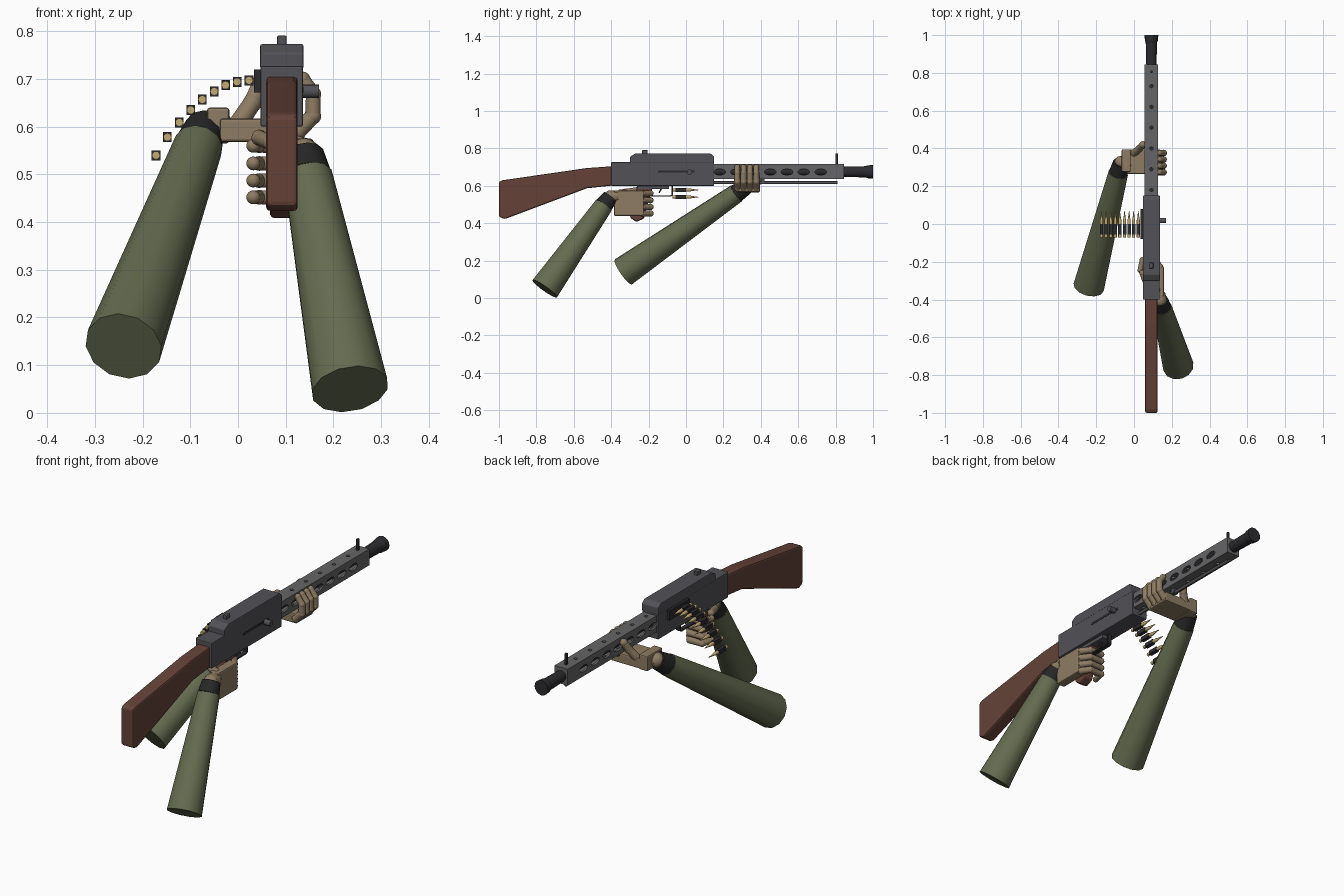
import bpy, bmesh, math
from mathutils import Vector, Matrix

if "Cube" in bpy.data.objects:
    bpy.data.objects.remove(bpy.data.objects["Cube"])

def material(name, col):
    m = bpy.data.materials.new(name)
    m.diffuse_color = (*col, 1)
    m.use_nodes = True
    m.node_tree.nodes["Principled BSDF"].inputs["Base Color"].default_value = m.diffuse_color
    return m

STEEL = material("gunmetal", (0.085, 0.085, 0.095))
SHROUD = material("shroud_grey", (0.13, 0.13, 0.135))
DARK = material("dark_metal", (0.025, 0.025, 0.03))
WOOD = material("wood", (0.13, 0.055, 0.04))
CLOTH = material("green_cloth", (0.13, 0.15, 0.08))
CUFF = material("black_cuff", (0.02, 0.02, 0.02))
SKIN = material("skin", (0.27, 0.2, 0.125))
BRASS = material("brass", (0.55, 0.4, 0.17))
GX = 0.092  # gun centre line

def finish(bm, name, mat, bevel=0, smooth=True):
    bmesh.ops.recalc_face_normals(bm, faces=bm.faces)
    me = bpy.data.meshes.new(name)
    bm.to_mesh(me)
    bm.free()
    ob = bpy.data.objects.new(name, me)
    bpy.context.collection.objects.link(ob)
    if mat:
        me.materials.append(mat)
    if bevel:
        b = ob.modifiers.new("bevel", 'BEVEL')
        b.width, b.segments, b.limit_method = bevel, 2, 'ANGLE'
    if smooth:
        bpy.ops.object.select_all(action='DESELECT')
        ob.select_set(True)
        bpy.context.view_layer.objects.active = ob
        bpy.ops.object.shade_smooth_by_angle(angle=math.radians(35))
    return ob

def add_box(bm, lo, hi):
    lo, hi = Vector(lo), Vector(hi)
    m = Matrix.Translation((lo + hi) / 2) @ Matrix.Diagonal((*(hi - lo), 1))
    bmesh.ops.create_cube(bm, size=1, matrix=m)

def add_rod(bm, a, b, r1, r2=None, seg=12):
    a, b = Vector(a), Vector(b)
    m = Matrix.Translation((a + b) / 2) @ (b - a).to_track_quat('Z', 'Y').to_matrix().to_4x4()
    bmesh.ops.create_cone(bm, cap_ends=True, segments=seg, radius1=r1,
                          radius2=r1 if r2 is None else r2, depth=(b - a).length, matrix=m)

def add_ball(bm, p, r):
    bmesh.ops.create_uvsphere(bm, u_segments=12, v_segments=8, radius=r,
                              matrix=Matrix.Translation(Vector(p)))

def box(name, lo, hi, mat, bevel=0):
    bm = bmesh.new()
    add_box(bm, lo, hi)
    return finish(bm, name, mat, bevel, False)

def rod(name, a, b, r1, mat, r2=None, seg=16):
    bm = bmesh.new()
    add_rod(bm, a, b, r1, r2, seg)
    return finish(bm, name, mat)

def side_profile(name, pts, width, mat, bevel=0):
    # (y, z) outline extruded across the gun
    bm = bmesh.new()
    f = bm.faces.new([bm.verts.new((GX - width / 2, y, z)) for y, z in pts])
    ext = bmesh.ops.extrude_face_region(bm, geom=[f])
    bmesh.ops.translate(bm, vec=(width, 0, 0),
                        verts=[v for v in ext["geom"] if isinstance(v, bmesh.types.BMVert)])
    return finish(bm, name, mat, bevel, False)

def finger(name, pts, r):
    # jointed segments with knuckle balls
    bm = bmesh.new()
    for i, (a, b) in enumerate(zip(pts, pts[1:])):
        add_rod(bm, a, b, r * (1 - 0.06 * i), r * (0.94 - 0.06 * i))
    for i, p in enumerate(pts):
        add_ball(bm, p, r * (1.06 - 0.06 * i))
    return finish(bm, name, SKIN)

def lathe(name, pts, mat, seg=16):
    # (y, radius) outline turned around the barrel axis
    bm = bmesh.new()
    for (y0, r0), (y1, r1) in zip(pts, pts[1:]):
        add_rod(bm, (GX, y0, 0.675), (GX, y1, 0.675), r0, r1, seg)
    return finish(bm, name, mat)

# Stock, pistol grip
side_profile("stock", [(-1, 0.435), (-0.97, 0.422), (-0.53, 0.587), (-0.39, 0.602), (-0.39, 0.705),
                       (-0.53, 0.695), (-0.98, 0.63), (-1, 0.622)], 0.066, WOOD, 0.008)
side_profile("pistol_grip", [(-0.30, 0.43), (-0.265, 0.407), (-0.225, 0.425), (-0.175, 0.605),
                             (-0.26, 0.605)], 0.05, WOOD, 0.008)

# Receiver and top cover
box("receiver", (0.047, -0.40, 0.60), (0.136, 0.15, 0.727), STEEL, 0.004)
side_profile("top_cover", [(-0.30, 0.722), (-0.30, 0.755), (-0.27, 0.773), (0.13, 0.773),
                           (0.15, 0.757), (0.15, 0.722)], 0.091, STEEL, 0.004)
box("cover_latch", (GX - 0.01, -0.235, 0.77), (GX + 0.01, -0.205, 0.791), STEEL, 0.003)
box("cocking_slot", (0.13, -0.15, 0.671), (0.1375, 0.045, 0.683), DARK)
rod("cocking_handle", (0.13, 0.018, 0.674), (0.17, 0.018, 0.674), 0.014, STEEL)
box("feed_tray", (0.034, -0.08, 0.672), (0.06, 0.08, 0.72), DARK)
box("trigger_housing", (0.065, -0.26, 0.582), (0.119, -0.09, 0.605), STEEL)

# Trigger and guard
side_profile("trigger", [(-0.13, 0.6), (-0.147, 0.565), (-0.141, 0.562), (-0.117, 0.6)], 0.012, DARK)
side_profile("trigger_guard", [(-0.2, 0.549), (-0.2, 0.543), (-0.08, 0.543), (-0.07, 0.55), (-0.07, 0.605),
                               (-0.077, 0.605), (-0.077, 0.553), (-0.083, 0.549)], 0.022, DARK)

# Perforated barrel shroud with barrel inside
shroud = box("barrel_shroud", (0.056, 0.145, 0.636), (0.128, 0.845, 0.717), SHROUD)

def cut(build):
    bm = bmesh.new()
    build(bm)
    cutter = finish(bm, "shroud_cutter", None, smooth=False)
    cutter.hide_render = True
    mod = shroud.modifiers.new("cut", 'BOOLEAN')
    mod.object, mod.solver = cutter, 'EXACT'
    bpy.context.view_layer.objects.active = shroud
    bpy.ops.object.modifier_apply(modifier="cut")
    bpy.data.objects.remove(cutter)

def side_slots(bm):
    for i in range(7):
        y = 0.18 + 0.09 * i
        old = set(bm.verts)
        add_rod(bm, (-0.1, 0, 0), (0.1, 0, 0), 0.016, seg=20)
        new = [v for v in bm.verts if v not in old]
        bmesh.ops.scale(bm, vec=(1, 2, 1), verts=new)
        bmesh.ops.translate(bm, vec=(GX, y, 0.674), verts=new)

def top_vents(bm):
    for i in range(6):
        y = 0.18 + 0.11 * i
        add_rod(bm, (GX, y, 0.6), (GX, y, 0.8), 0.009)

cut(lambda bm: add_rod(bm, (GX, 0.1, 0.675), (GX, 0.83, 0.675), 0.03, seg=20))
cut(side_slots)
cut(top_vents)
lathe("barrel", [(0.14, 0.019), (0.86, 0.019)], DARK)
lathe("muzzle", [(0.84, 0.027), (0.96, 0.03), (0.97, 0.034), (1.0, 0.037)], DARK)
box("front_sight", (GX - 0.005, 0.80, 0.71), (GX + 0.005, 0.812, 0.772), DARK)
rod("gas_rod", (GX, 0.14, 0.617), (GX, 0.81, 0.617), 0.008, STEEL)
box("gas_block", (GX - 0.012, 0.4, 0.61), (GX + 0.012, 0.42, 0.64), STEEL)

# Ammunition belt
BELT = [(0.023, 0.697), (-0.002, 0.694), (-0.026, 0.687), (-0.05, 0.674), (-0.075, 0.657),
        (-0.099, 0.635), (-0.123, 0.609), (-0.148, 0.578), (-0.172, 0.54)]
rounds, links = bmesh.new(), bmesh.new()
for x, z in BELT:
    add_rod(rounds, (x, -0.072, z), (x, 0.02, z), 0.0085)
    add_rod(rounds, (x, 0.02, z), (x, 0.03, z), 0.0085, 0.006)
    add_rod(rounds, (x, 0.03, z), (x, 0.068, z), 0.006, 0.001)
    add_box(links, (x - 0.009, -0.055, z - 0.0105), (x + 0.009, 0.0, z + 0.0105))
finish(rounds, "belt_rounds", BRASS)
finish(links, "belt_links", DARK, smooth=False)

# Sleeves, cuffs and wrists
ARMS = {"right": ((0.235, -0.755, 0.05), (0.147, -0.44, 0.495), (0.138, -0.405, 0.54), (0.135, -0.365, 0.545)),
        "left": ((-0.24, -0.335, 0.14), (-0.083, 0.27, 0.56), (-0.068, 0.325, 0.598), (-0.02, 0.335, 0.605))}
for side, (elbow, end, cuff, wrist) in ARMS.items():
    rod(side + "_sleeve", elbow, end, 0.082, CLOTH, 0.052, 12)
    rod(side + "_cuff", end, cuff, 0.05, CUFF, 0.043, 12)
    bm = bmesh.new()
    add_rod(bm, cuff, wrist, 0.036, 0.03)
    add_ball(bm, cuff, 0.036)
    finish(bm, side + "_wrist", SKIN)

# Right hand around the grip
box("right_palm", (0.112, -0.385, 0.44), (0.158, -0.225, 0.575), SKIN, 0.006)
for i, z in enumerate((0.56, 0.523, 0.487, 0.452)):
    finger(f"right_finger_{i + 1}", [(0.138, -0.228, z), (0.112, -0.19, z), (0.045, -0.19, z),
                                     (0.032, -0.245, z)], 0.0165)
finger("right_thumb", [(0.125, -0.35, 0.562), (0.07, -0.325, 0.567), (0.045, -0.26, 0.577)], 0.018)

# Left hand under the shroud
box("left_palm", (-0.038, 0.265, 0.568), (0.135, 0.395, 0.617), SKIN, 0.006)
box("left_palm_heel", (-0.065, 0.275, 0.565), (-0.018, 0.395, 0.64), SKIN, 0.006)
for i in range(4):
    y = 0.274 + 0.034 * i
    finger(f"left_finger_{i + 1}", [(0.125, y, 0.59), (0.157, y, 0.622), (0.158, y, 0.668),
                                    (0.136, y, 0.7)], 0.0175)
finger("left_thumb", [(0.0, 0.375, 0.605), (0.03, 0.4, 0.65), (0.047, 0.42, 0.69)], 0.02)
